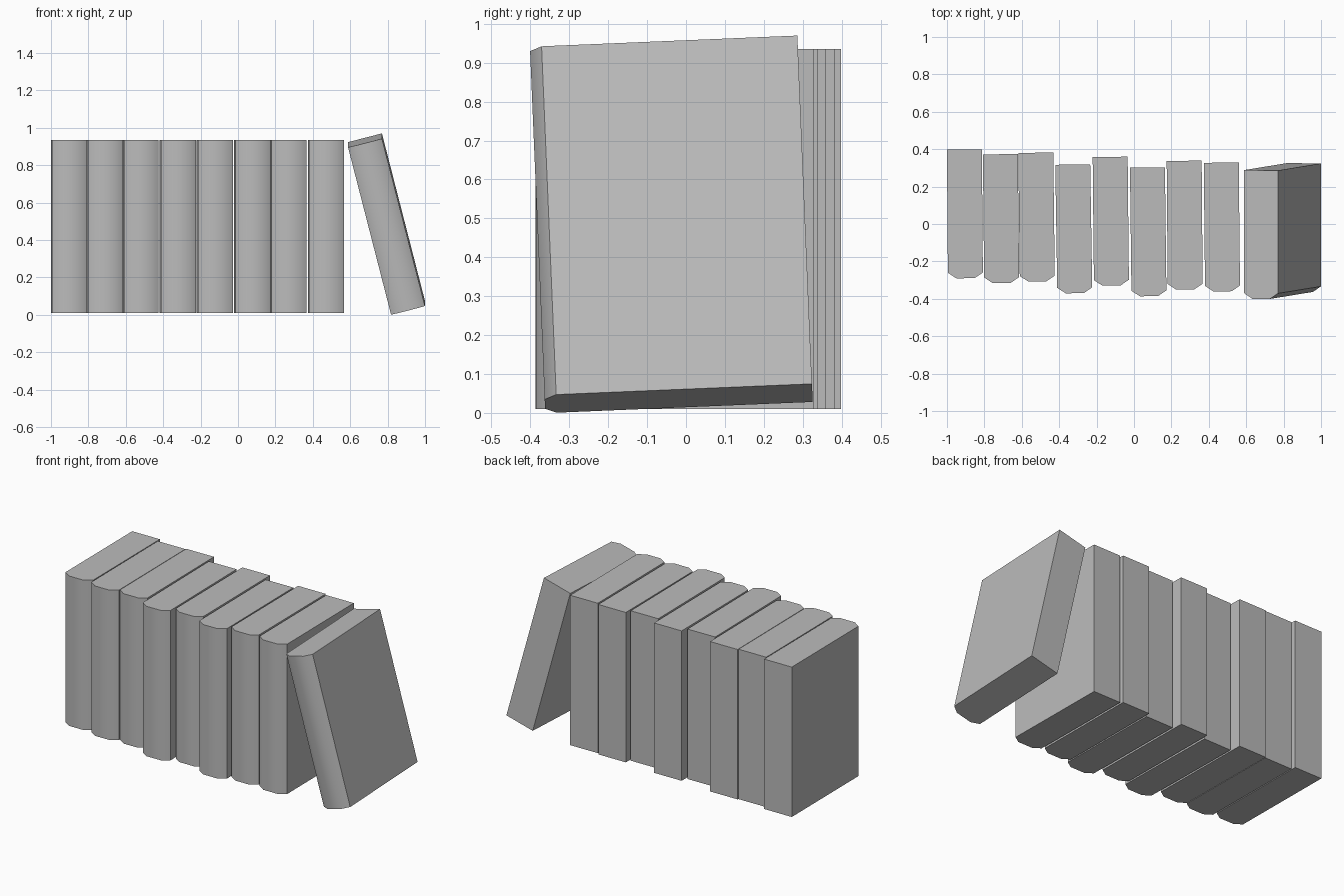
import bpy, bmesh, math
from mathutils import Matrix, Vector

if "Cube" in bpy.data.objects:
    bpy.data.objects.remove(bpy.data.objects["Cube"])

WIDTH, DEPTH, HEIGHT = 0.187, 0.688, 0.925

# Single plain grey
grey = bpy.data.materials.new("plain grey")
grey.use_nodes = True
colour = (0.5, 0.5, 0.5, 1)
grey.diffuse_color = colour
grey.node_tree.nodes["Principled BSDF"].inputs["Base Color"].default_value = colour


def make_book(name, matrix):
    """Closed book standing on its end, with a rounded spine facing -y."""
    w, d, chamfer, bulge = WIDTH / 2, DEPTH / 2, 0.045, 0.03
    outline = [(-w, d), (-w, -d + bulge), (-w + chamfer, -d),
               (w - chamfer, -d), (w, -d + bulge), (w, d)]
    bm = bmesh.new()
    base = bm.faces.new([bm.verts.new((x, y, 0)) for x, y in outline])
    top = bmesh.ops.extrude_face_region(bm, geom=[base])["geom"]
    bmesh.ops.translate(bm, vec=Vector((0, 0, HEIGHT)),
                        verts=[v for v in top if isinstance(v, bmesh.types.BMVert)])
    bmesh.ops.recalc_face_normals(bm, faces=bm.faces)
    mesh = bpy.data.meshes.new(name)
    bm.to_mesh(mesh)
    bm.free()
    mesh.materials.append(grey)
    book = bpy.data.objects.new(name, mesh)
    bpy.context.collection.objects.link(book)
    book.matrix_world = matrix
    # Smooth spine, crisp covers and ends
    bpy.ops.object.select_all(action="DESELECT")
    book.select_set(True)
    bpy.context.view_layer.objects.active = book
    bpy.ops.object.shade_smooth_by_angle(angle=math.radians(45))


# Upright row: centre x, centre y, small turn about z
row = [(-0.904, 0.054, 0.008), (-0.711, 0.029, 0.01), (-0.521, 0.037, 0.012),
       (-0.322, -0.026, 0.016), (-0.124, 0.015, 0.01), (0.076, -0.042, 0.012),
       (0.271, -0.006, 0.008), (0.470, -0.016, 0.01)]
for i, (x, y, turn) in enumerate(row, 1):
    make_book(f"upright_book_{i}",
              Matrix.Translation((x, y, 0.01)) @ Matrix.Rotation(turn, 4, "Z"))

# Last book leans against the row
make_book("leaning_book", Matrix.Translation((0.909, -0.019, 0.037))
          @ Matrix.Rotation(math.radians(2.4), 4, "X")
          @ Matrix.Rotation(math.radians(-14.4), 4, "Y"))
